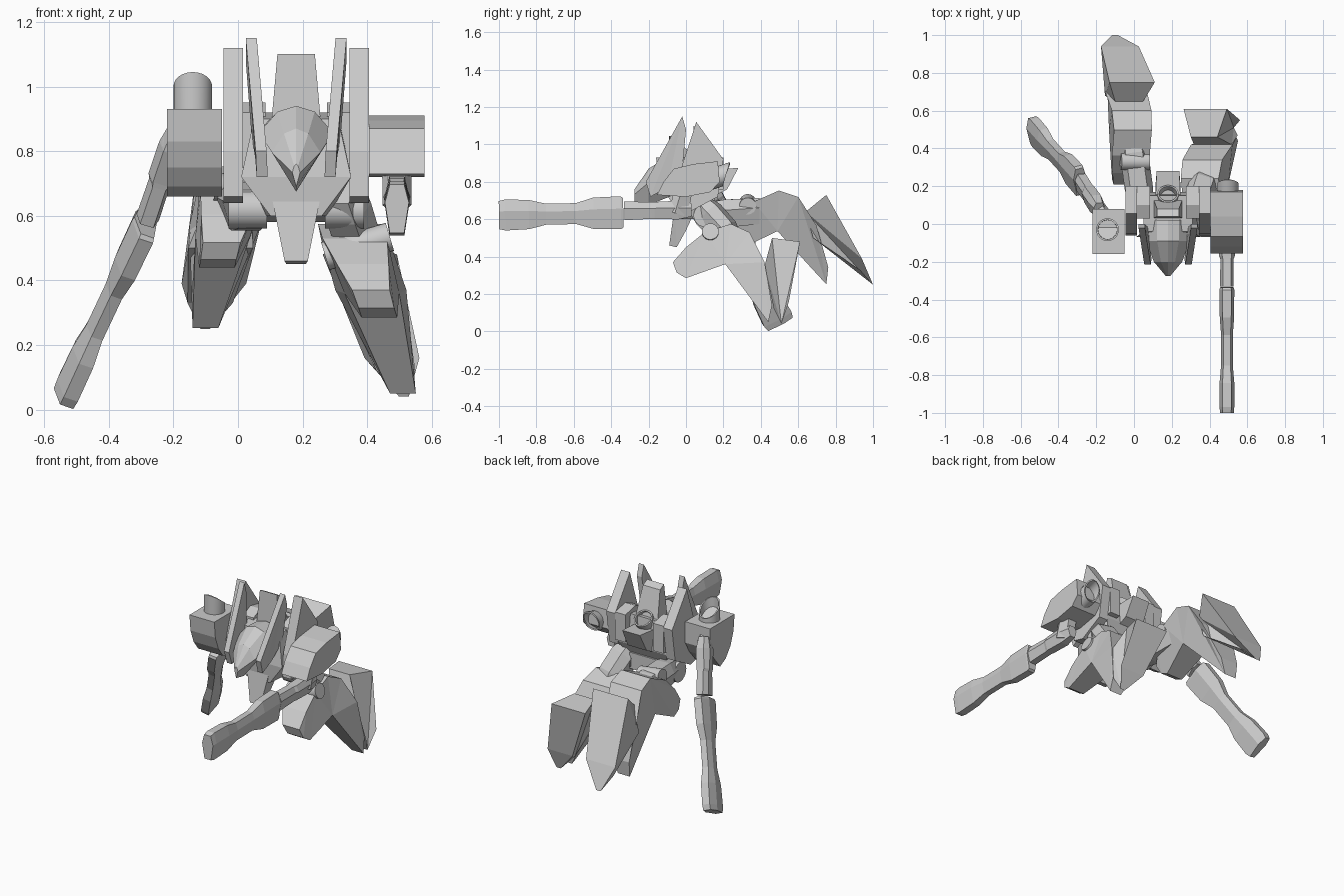
import bpy, bmesh, math
from mathutils import Vector, Matrix

if "Cube" in bpy.data.objects:
    bpy.data.objects.remove(bpy.data.objects["Cube"])


def finish(name, bm, smooth=False):
    bmesh.ops.recalc_face_normals(bm, faces=bm.faces)
    me = bpy.data.meshes.new(name)
    bm.to_mesh(me)
    bm.free()
    ob = bpy.data.objects.new(name, me)
    bpy.context.collection.objects.link(ob)
    if smooth:
        bpy.ops.object.select_all(action='DESELECT')
        ob.select_set(True)
        bpy.context.view_layer.objects.active = ob
        bpy.ops.object.shade_smooth_by_angle(angle=math.radians(35))
    return ob


def skin(name, rings):
    """Join equal-sized point rings into a closed solid."""
    bm = bmesh.new()
    vs = [[bm.verts.new(p) for p in r] for r in rings]
    n = len(vs[0])
    for a, b in zip(vs, vs[1:]):
        for i in range(n):
            j = (i + 1) % n
            bm.faces.new((a[i], a[j], b[j], b[i]))
    caps = [bm.faces.new(vs[0]), bm.faces.new(vs[-1])]
    bmesh.ops.triangulate(bm, faces=caps)
    return finish(name, bm)


def prism(name, prof, xc):
    """Side profile of (y, z, half width); xc is a number or function of z."""
    f = xc if callable(xc) else (lambda z: xc)
    return skin(name, [[(f(z) + s * w, y, z) for y, z, w in prof] for s in (-1, 1)])


def slab(name, prof, x0, x1):
    return prism(name, [(y, z, (x1 - x0) / 2) for y, z in prof], (x0 + x1) / 2)


def limb(name, a, b, sections, roll=0):
    """Six-sided limb from a to b; sections are (t, half width, half height)."""
    a, b = Vector(a), Vector(b)
    d = (b - a).normalized()
    s0 = d.cross(Vector((0, 0, 1))).normalized()
    u0 = s0.cross(d)
    c, s = math.cos(math.radians(roll)), math.sin(math.radians(roll))
    up, side = u0 * c + s0 * s, s0 * c - u0 * s
    shape = [(1, .25), (.6, 1), (-.6, 1), (-1, .25), (-.6, -1), (.6, -1)]
    return skin(name, [[a.lerp(b, t) + side * (w * u) + up * (h * v) for u, v in shape]
                       for t, w, h in sections])


def drum(name, a, b, r, hollow=False, slant=(0, 0, 0)):
    """Cylinder from a to b; the far end can be hollow and cut at a slant."""
    a, b, slant = Vector(a), Vector(b), Vector(slant)
    axis = (b - a).normalized()
    bm = bmesh.new()
    m = Matrix.Translation((a + b) / 2) @ (b - a).to_track_quat('Z', 'Y').to_matrix().to_4x4()
    bmesh.ops.create_cone(bm, cap_ends=True, segments=24, radius1=r, radius2=r,
                          depth=(b - a).length, matrix=m)
    if hollow:
        end = max(bm.faces, key=lambda f: f.calc_center_median().dot(axis))
        for v in end.verts:
            v.co += axis * (v.co - b).dot(slant)
        bmesh.ops.inset_region(bm, faces=[end], thickness=r * .15)
        bmesh.ops.inset_region(bm, faces=[end], thickness=r * .02)
        bmesh.ops.translate(bm, verts=end.verts, vec=(a - b) * .6)
    return finish(name, bm, True)


CX = .18

# torso, crotch guard and back
prism("chest", [(-.07, .72, .17), (-.04, .9, .13), (.15, .92, .13), (.17, .74, .17),
                (.1, .6, .1), (-.06, .6, .08)], CX)
prism("crotch_guard", [(-.06, .67, .078), (.06, .67, .078), (.0, .54, .05), (-.05, .45, .03),
                       (-.09, .46, .036)], CX)
slab("hip_bar", [(.02, .68), (.15, .68), (.15, .58), (.04, .6)], .08, .28)
prism("back_fin", [(.03, .85, .08), (.04, 1.1, .058), (.08, 1.08, .058), (.14, .86, .08)], CX)
prism("backpack", [(.1, .7, .068), (.1, .86, .068), (.28, .875, .06), (.22, .76, .065)], CX)
drum("back_nozzle", (CX, .09, .82), (CX, .16, .92), .056, True)

# pointed head
hexa = [(-1, .62), (-.5, .92), (0, 1), (.5, .92), (1, .62), (0, 0)]
skin("head", [[(CX + u * w, y, lo + v * (hi - lo)) for u, v in hexa] for y, w, lo, hi in
              [(.02, .115, .76, .93), (-.09, .115, .72, .94), (-.2, .075, .675, .87),
               (-.275, .012, .69, .76)]])

# mirrored body armour: crest fins, tall shoulder plates, back blocks
for s, side in ((-1, "left"), (1, "right")):
    fin = [(-.02, 1.15, 1), (.0, 1.08, 1), (-.02, .86, .5), (-.1, .77, .1), (-.19, .72, 0),
           (-.215, .8, .1)]
    skin(side + "_crest_fin", [[(CX + s * (.088 + .034 * k + t), y, z) for y, z, k in fin]
                               for t in (0, .034)])
    a, b = sorted((CX + s * .165, CX + s * .225))
    slab(side + "_collar_plate", [(.055, 1.12), (.2, .92), (.17, .72), (.02, .64), (-.06, .66),
                                  (-.05, .8)], a, b)
    a, b = sorted((CX + s * .095, CX + s * .165))
    slab(side + "_back_block", [(.03, .75), (.03, .92), (.1, .95), (.2, .93), (.2, .76)], a, b)

# shoulder pods with open tubes
slab("right_shoulder_pod", [(-.155, .73), (-.12, .8), (-.065, .87), (.04, .895), (.17, .91),
                            (.18, .8), (.13, .745), (.0, .72)], .405, .578)
drum("right_pod_tube", (.497, .12, .81), (.497, .215, .84), .056, True, (0, 0, .7))
slab("left_shoulder_pod", [(-.16, .93), (.08, .93), (.08, .8), (.04, .73), (-.02, .66),
                           (-.075, .69), (-.12, .75), (-.15, .83)], -.22, -.05)
drum("left_pod_tube", (-.14, -.03, .9), (-.14, -.03, 1.0), .06, True, (0, -.75, 0))

# arms share the same sections
UPPER = [(0, .03, .035), (.2, .042, .05), (.55, .042, .045), (.6, .035, .045), (1, .036, .05)]
FORE = [(0, .037, .078), (.02, .039, .088), (.24, .038, .084), (.38, .031, .056),
        (.62, .031, .056), (.76, .039, .078), (.95, .039, .083), (1, .037, .075)]
limb("right_shoulder_stub", (.492, .0, .78), (.492, -.05, .63),
     [(0, .05, .04), (.5, .045, .05), (1, .045, .04)])
limb("right_upper_arm", (.492, .03, .65), (.492, -.33, .645), UPPER)
limb("right_forearm", (.492, -.335, .635), (.492, -1, .622), FORE)
limb("left_shoulder_stub", (-.14, .02, .84), (-.2, .1, .8),
     [(0, .04, .06), (1, .04, .055)])
limb("left_upper_arm", (-.185, .08, .87), (-.28, .22, .59), UPPER, 33)
limb("left_forearm", (-.285, .225, .575), (-.535, .5, .045), FORE, 33)

# legs: forked shin and large calf plate, posed differently per side
SHIN = [(-.07, .37, .058), (.0, .45, .08), (.1, .53, .1), (.24, .575, .1), (.34, .53, .105),
        (.42, .37, .11), (.46, .14, .06), (.44, .05, .04), (.21, .36, .085), (.0, .285, .055),
        (-.05, .315, .055)]


def pose(prof, ang, pivot, move):
    c, s = math.cos(math.radians(ang)), math.sin(math.radians(ang))
    return [(pivot[0] + (y - pivot[0]) * c - (z - pivot[1]) * s + move[0],
             pivot[1] + (y - pivot[0]) * s + (z - pivot[1]) * c + move[1], w)
            for y, z, w in prof]


def right_x(z):
    return .34 + .31 * (.6 - z)


def left_x(z):
    return -.01 - .19 * (.73 - z)


prism("right_shin", SHIN, right_x)
prism("left_shin", pose(SHIN, 6, (.2, .4), (.275, .175)), left_x)
prism("left_calf_plate", [(.64, .64, .07), (.75, .73, .12), (.94, .39, .1), (1.0, .25, .015),
                          (.93, .33, .07), (.68, .5, .1)], left_x)
prism("right_calf_plate", [(.46, .5, .07), (.61, .48, .115), (.55, .16, .085), (.51, .04, .015),
                           (.47, .12, .06), (.42, .35, .1)], right_x)

# thighs and knee joints
limb("right_thigh", (.32, .07, .68), (.375, .24, .5),
     [(0, .06, .06), (.3, .075, .075), (.8, .075, .07), (1, .06, .05)])
drum("right_knee", (.27, .13, .475), (.47, .13, .535), .045)
limb("left_thigh", (.04, .08, .62), (-.01, .46, .65),
     [(0, .06, .06), (.3, .075, .075), (.8, .075, .07), (1, .06, .05)])
drum("left_knee", (-.07, .33, .69), (.08, .33, .67), .045)
for x, side in ((.33, "right"), (.03, "left")):
    drum(side + "_hip_joint", (x - .06, .1, .62), (x + .06, .1, .62), .06)
